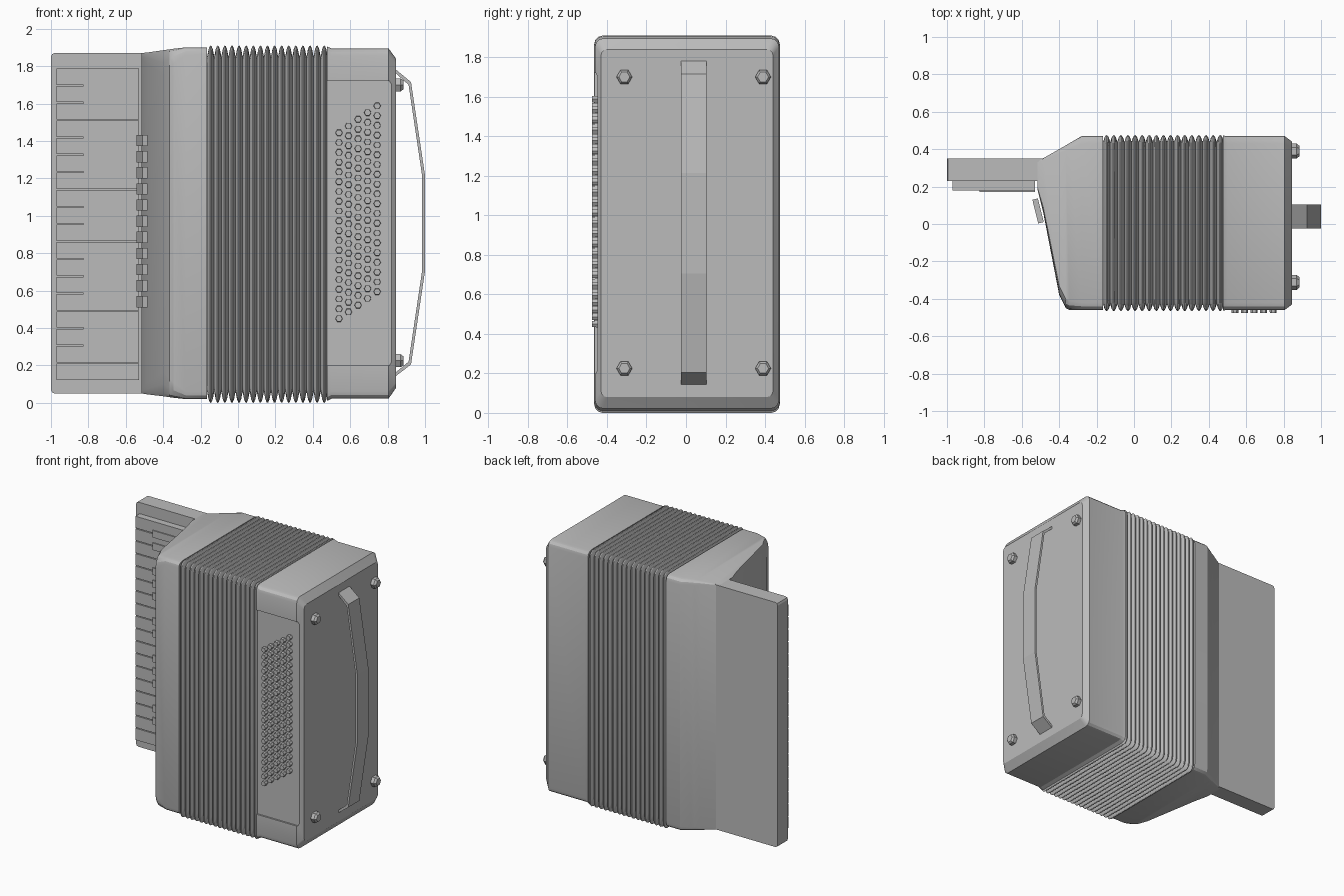
import bpy, bmesh, math
from mathutils import Matrix, Vector

cube = bpy.data.objects.get("Cube")
if cube:
    bpy.data.objects.remove(cube, do_unlink=True)

grey = bpy.data.materials.new("plain grey")
grey.use_nodes = True
COLOUR = (0.5, 0.5, 0.5, 1)
grey.diffuse_color = COLOUR
grey.node_tree.nodes["Principled BSDF"].inputs["Base Color"].default_value = COLOUR


def finish(name, bm, smooth=False):
    bmesh.ops.recalc_face_normals(bm, faces=bm.faces[:])
    mesh = bpy.data.meshes.new(name)
    bm.to_mesh(mesh)
    bm.free()
    mesh.materials.append(grey)
    obj = bpy.data.objects.new(name, mesh)
    bpy.context.collection.objects.link(obj)
    if smooth:
        bpy.ops.object.select_all(action='DESELECT')
        obj.select_set(True)
        bpy.context.view_layer.objects.active = obj
        bpy.ops.object.shade_smooth_by_angle(angle=math.radians(25))
    return obj


def add_box(bm, x0, x1, y0, y1, z0, z1, turn=0):
    centre = Vector((x0 + x1, y0 + y1, z0 + z1)) / 2
    m = (Matrix.Translation(centre) @ Matrix.Rotation(turn, 4, 'Z')
         @ Matrix.Diagonal((x1 - x0, y1 - y0, z1 - z0, 1)))
    return bmesh.ops.create_cube(bm, size=1, matrix=m)["verts"]


def section(x, y0, y1, z0, z1, r, fy=None, fz=None, steps=3):
    """Rounded rectangle across x; the front corners may have their own radii."""
    fy, fz = fy or r, fz or r
    corners = [(y1, z1, r, r, 0), (y0, z1, fy, fz, 1), (y0, z0, fy, fz, 2), (y1, z0, r, r, 3)]
    ring = []
    for y, z, ry, rz, quarter in corners:
        cy = y - ry if y == y1 else y + ry
        cz = z - rz if z == z1 else z + rz
        for i in range(steps + 1):
            a = (quarter + i / steps) * math.pi / 2
            ring.append((x, cy + ry * math.cos(a), cz + rz * math.sin(a)))
    return ring


def loft(name, rings, smooth=True):
    bm = bmesh.new()
    loops = [[bm.verts.new(p) for p in ring] for ring in rings]
    for a, b in zip(loops, loops[1:]):
        for i in range(len(a)):
            j = (i + 1) % len(a)
            bm.faces.new((a[i], a[j], b[j], b[i]))
    bm.faces.new(loops[0])
    bm.faces.new(loops[-1])
    return finish(name, bm, smooth)


def prism(name, outline, offset):
    bm = bmesh.new()
    face = bm.faces.new([bm.verts.new(p) for p in outline])
    ext = bmesh.ops.extrude_face_region(bm, geom=[face])["geom"]
    bmesh.ops.translate(bm, vec=offset, verts=[v for v in ext if isinstance(v, bmesh.types.BMVert)])
    return finish(name, bm)


# Treble casing, tapering towards the keyboard
loft("treble_casing", [
    section(-0.515, 0.18, 0.34, 0.05, 1.87, 0.01, 0.01, 0.03),
    section(-0.485, 0.06, 0.352, 0.045, 1.873, 0.01, 0.03, 0.06),
    section(-0.40, -0.38, 0.40, 0.035, 1.885, 0.02, 0.05, 0.13),
    section(-0.365, -0.45, 0.42, 0.03, 1.89, 0.03, 0.05, 0.10),
    section(-0.345, -0.46, 0.432, 0.027, 1.893, 0.03, 0.05, 0.08),
    section(-0.28, -0.46, 0.47, 0.02, 1.90, 0.04),
    section(-0.165, -0.46, 0.47, 0.02, 1.90, 0.04),
])

# Bellows: narrow rounded folds
FOLDS = 17
left, right = -0.165, 0.48
pitch = (right - left) / FOLDS
rings = []
for fold in range(FOLDS):
    for t, depth in ((0, 0.06), (0.2, 0.02), (0.38, 0.003), (0.5, 0), (0.62, 0.003), (0.8, 0.02)):
        d = depth * 0.6
        rings.append(section(left + (fold + t) * pitch, -0.465 + d, 0.475 - d, depth, 1.91 - depth, 0.045))
rings.append(section(right, -0.43, 0.44, 0.06, 1.85, 0.045))
loft("bellows", rings)

# Bass casing with a chamfered end
bass = loft("bass_casing", [
    section(0.475, -0.462, 0.473, 0.01, 1.905, 0.04),
    section(0.50, -0.46, 0.47, 0.022, 1.895, 0.04),
    section(0.805, -0.46, 0.47, 0.022, 1.895, 0.04),
    section(0.845, -0.43, 0.44, 0.08, 1.84, 0.03),
])

# Shallow recess for the bass buttons
cutter = prism("recess_cutter", [(x, -0.6, z) for x, z in (
    (0.4, 0.2), (0.81, 0.2), (0.84, 0.25), (0.9, 0.25),
    (0.9, 1.67), (0.84, 1.67), (0.81, 1.72), (0.4, 1.72))], (0, 0.152, 0))
cutter.hide_render = True
cutter.hide_set(True)
cut = bass.modifiers.new("recess", 'BOOLEAN')
cut.operation = 'DIFFERENCE'
cut.solver = 'EXACT'
cut.object = cutter

# Bass buttons: slanted columns of small hexagonal studs
bm = bmesh.new()
for col in range(5):
    for row in range(20):
        spot = Vector((0.54 + 0.051 * col, -0.458, 0.45 + 0.036 * col + 0.0523 * row))
        m = Matrix.Translation(spot) @ Matrix.Rotation(math.pi / 2, 4, 'X') @ Matrix.Rotation(math.pi / 6, 4, 'Z')
        bmesh.ops.create_cone(bm, cap_ends=True, segments=6, radius1=0.02, radius2=0.018, depth=0.034, matrix=m)
finish("bass_buttons", bm)

# Keyboard board
bm = bmesh.new()
add_box(bm, -1, -0.48, 0.23, 0.35, 0.05, 1.87)
corner_edges = [e for e in bm.edges if all(v.co.x < -0.9 for v in e.verts)
                and abs(e.verts[0].co.y - e.verts[1].co.y) > 0.05]
bmesh.ops.bevel(bm, geom=corner_edges, offset=0.02, segments=2, affect='EDGES', profile=0.5)
finish("keyboard_board", bm)

# White keys and black keys
KEYS, top, bottom = 18, 1.79, 0.12
key = (top - bottom) / KEYS
white, black = bmesh.new(), bmesh.new()
for k in range(KEYS):
    add_box(white, -0.97, -0.53, 0.18, 0.235, top - (k + 1) * key + 0.003, top - k * key - 0.003)
    if k in (1, 2, 4, 5, 6, 8, 9, 11, 12, 13, 15, 16):
        z = top - k * key
        add_box(black, -0.825, -0.53, 0.172, 0.23, z - 0.026, z + 0.026)
finish("white_keys", white)
finish("black_keys", black)

# Register switches on the slanted cheek
bm = bmesh.new()
for k in range(11):
    z = 0.54 + 0.0862 * k
    add_box(bm, -0.528, -0.498, 0.005, 0.135, z - 0.03, z + 0.03, turn=math.radians(14))
finish("register_switches", bm)

# Hand strap
outer = [(0.84, 1.785), (0.925, 1.715), (1.0, 1.215), (1.0, 0.705), (0.925, 0.205), (0.84, 0.14)]
inner = [(0.84, 0.16), (0.912, 0.22), (0.985, 0.71), (0.985, 1.21), (0.912, 1.70), (0.84, 1.765)]
prism("hand_strap", [(x, -0.025, z) for x, z in outer + inner], (0, 0.13, 0))

# Hexagonal feet on the bass end
bm = bmesh.new()
for y in (-0.312, 0.39):
    for z in (0.225, 1.70):
        for x, depth, r1, r2 in ((0.855, 0.03, 0.04, 0.04), (0.877, 0.014, 0.04, 0.028)):
            m = Matrix.Translation((x, y, z)) @ Matrix.Rotation(math.pi / 2, 4, 'Y')
            bmesh.ops.create_cone(bm, cap_ends=True, segments=6, radius1=r1, radius2=r2, depth=depth, matrix=m)
finish("feet", bm)
